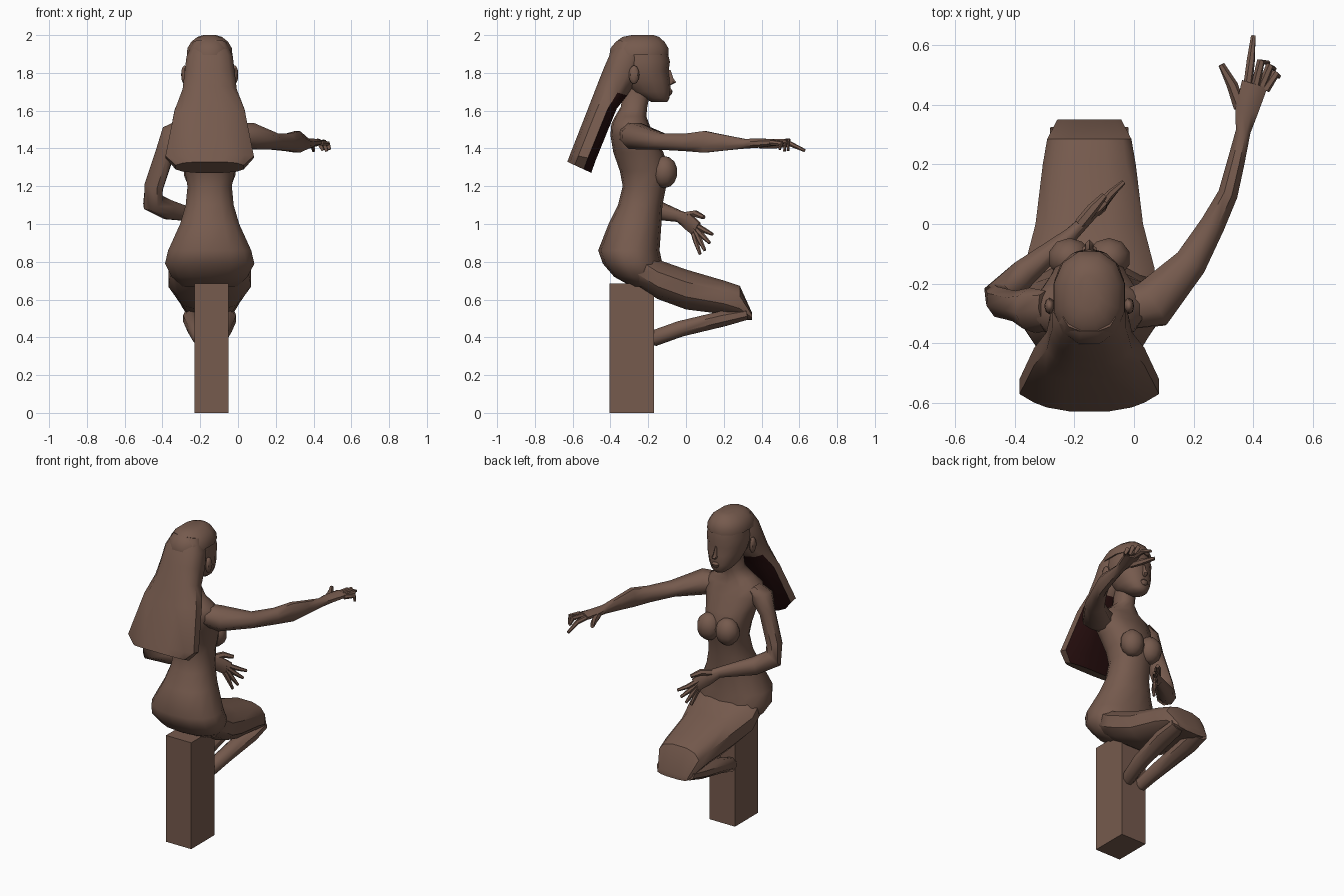
import bpy, bmesh, math
from mathutils import Vector

CX = -0.15  # body centre line


def material(name, rgb):
    m = bpy.data.materials.new(name)
    m.diffuse_color = (*rgb, 1)
    return m


BROWN = material("clay brown", (0.18, 0.103, 0.075))
DARK = material("hair underside dark", (0.018, 0.004, 0.004))


def finish(name, bm, angle=40):
    bmesh.ops.recalc_face_normals(bm, faces=bm.faces)
    me = bpy.data.meshes.new(name)
    bm.to_mesh(me)
    bm.free()
    me.materials.append(BROWN)
    ob = bpy.data.objects.new(name, me)
    bpy.context.collection.objects.link(ob)
    bpy.ops.object.select_all(action='DESELECT')
    ob.select_set(True)
    bpy.context.view_layer.objects.active = ob
    bpy.ops.object.shade_smooth_by_angle(angle=math.radians(angle))
    return ob


def loft(name, rings, n=12, p=1.0, angle=40):
    """Skin closed rings given as (centre, half axis U, half axis V)."""
    bm = bmesh.new()
    loops = []
    for c, u, v in rings:
        loop = []
        for i in range(n):
            a = 2 * math.pi * (i + 0.5) / n
            co, si = math.cos(a), math.sin(a)
            loop.append(bm.verts.new(c + u * math.copysign(abs(co) ** p, co)
                                     + v * math.copysign(abs(si) ** p, si)))
        loops.append(loop)
    for a, b in zip(loops, loops[1:]):
        for i in range(n):
            j = (i + 1) % n
            bm.faces.new((a[i], a[j], b[j], b[i]))
    bm.faces.new(loops[0])
    bm.faces.new(loops[-1])
    return finish(name, bm, angle)


def section(y0, z0, y1, z1, hw):
    """Ring across the body between two side-view points."""
    a, b = Vector((CX, y0, z0)), Vector((CX, y1, z1))
    return (a + b) / 2, Vector((hw, 0, 0)), (b - a) / 2


def tube(name, pts, ref=(0, 0, 1), n=8):
    """Limb along points (x, y, z, radius, radius along ref)."""
    ps = [Vector(q[:3]) for q in pts]
    rings = []
    for i, q in enumerate(pts):
        t = (ps[min(i + 1, len(ps) - 1)] - ps[max(i - 1, 0)]).normalized()
        u = t.cross(Vector(ref)).normalized()
        v = u.cross(t)
        rings.append((ps[i], u * q[3], v * q[-1]))
    return loft(name, rings, n, angle=50)


def ball(name, loc, scale, seg=10, rings=7):
    bm = bmesh.new()
    bmesh.ops.create_uvsphere(bm, u_segments=seg, v_segments=rings, radius=1)
    for v in bm.verts:
        v.co = Vector([v.co[k] * scale[k] + loc[k] for k in range(3)])
    return finish(name, bm)


# pedestal block
bm = bmesh.new()
bmesh.ops.create_cube(bm, size=1)
for v in bm.verts:
    v.co = Vector((v.co.x * 0.18 - 0.14, v.co.y * 0.235 - 0.2875, v.co.z * 0.685 + 0.3425))
finish("pedestal", bm)

# torso and neck: z, back y, front y, half width
torso = [(.67, -.29, -.13, .15), (.72, -.38, -.125, .205), (.79, -.44, -.125, .242),
         (.86, -.465, -.14, .225), (1.0, -.41, -.13, .16), (1.1, -.36, -.125, .13),
         (1.2, -.335, -.105, .12), (1.28, -.35, -.085, .135), (1.38, -.385, -.12, .155),
         (1.47, -.40, -.17, .19), (1.53, -.395, -.195, .18), (1.57, -.375, -.21, .11),
         (1.62, -.345, -.205, .058), (1.72, -.33, -.185, .055)]
loft("torso", [section(b, z, f, z, w) for z, b, f, w in torso], 14, .9, 60)
for s in (-1, 1):
    ball("bust", (CX + s * .066, -.115, 1.275), (.075, .07, .085))

# joined thighs: y, bottom z, top z, half width
thighs = [(-.36, .73, .92, .14), (-.28, .68, .9, .21), (-.15, .60, .815, .225),
          (0, .545, .762, .185), (.2, .52, .703, .16), (.285, .495, .675, .145),
          (.35, .49, .53, .11)]
loft("thighs", [section(y, b, y, t, w) for y, b, t, w in thighs], 12, .75)

# folded shins
for s in (-1, 1):
    tube("shin", [(CX + s * .08, .32, .525, .055, .035), (CX + s * .085, .2, .5, .06, .045),
                  (CX + s * .07, -.03, .445, .05, .045), (CX + s * .05, -.17, .395, .04, .045),
                  (CX + s * .04, -.2, .39, .03, .035)])

# pointing arm and hand
tube("pointing_arm", [(-.04, -.29, 1.475, .07, .065), (.06, -.27, 1.465, .09, .075),
                      (.19, -.13, 1.437, .06, .047), (.265, 0, 1.432, .045, .05),
                      (.315, .1, 1.435, .036, .062), (.34, .2, 1.43, .032, .045),
                      (.366, .31, 1.425, .027, .028), (.378, .38, 1.428, .042, .026),
                      (.405, .47, 1.432, .048, .02)])
fingers = [("pointing_finger", [(.38, .45, 1.43), (.392, .55, 1.425), (.4, .63, 1.388)]),
           ("pointing_thumb", [(.355, .39, 1.42), (.33, .465, 1.415), (.293, .535, 1.42)]),
           ("curled_finger", [(.405, .45, 1.435), (.425, .545, 1.44), (.45, .54, 1.39)]),
           ("curled_finger", [(.425, .45, 1.43), (.455, .53, 1.435), (.47, .52, 1.385)]),
           ("curled_finger", [(.44, .45, 1.43), (.475, .505, 1.425), (.485, .495, 1.395)])]

# bent arm and open hand
ARM_REF = (.6, -.8, 0)
tube("bent_arm", [(-.29, -.29, 1.51, .045, .07), (-.34, -.29, 1.47, .07, .08), (-.385, -.28, 1.38, .05, .06),
                  (-.445, -.265, 1.2, .05, .06), (-.45, -.245, 1.115, .06, .06),
                  (-.37, -.165, 1.075, .055, .05), (-.21, -.035, 1.04, .032, .026),
                  (-.16, .015, 1.01, .048, .02), (-.11, .06, .97, .045, .014)], ARM_REF)
fingers += [("open_thumb", [(-.18, 0, 1.045), (-.14, .05, 1.055), (-.1, .095, 1.035)]),
            ("open_finger", [(-.12, .05, .995), (-.08, .1, .965), (-.035, .14, .945)]),
            ("open_finger", [(-.12, .05, .98), (-.085, .09, .935), (-.05, .125, .9)]),
            ("open_finger", [(-.12, .05, .965), (-.095, .075, .91), (-.07, .1, .86)]),
            ("open_finger", [(-.125, .04, .95), (-.105, .055, .9), (-.09, .075, .84)])]
for name, pts in fingers:
    thick = .019 if "thumb" in name else .014
    tube(name, [(*q, thick * k) for q, k in zip(pts, (1.1, 1, .6))], ARM_REF, 6)

# head: z, back y, front y, half width
head = [(1.645, -.18, -.1, .035), (1.665, -.22, -.088, .06), (1.70, -.29, -.082, .085),
        (1.76, -.34, -.084, .108), (1.81, -.36, -.092, .118), (1.86, -.37, -.085, .12),
        (1.92, -.37, -.1, .11)]
loft("head", [section(b, z, f, z, w) for z, b, f, w in head], 14, .9, 60)
nose = [(.815, .004, .006), (.77, .011, .022), (.75, .016, .036), (.735, .008, .008)]
loft("nose", [section(-.11, 1 + z, -.088 + d, 1 + z, w) for z, w, d in nose], 6)
loft("lips", [section(-.1, z, f, z, w) for z, f, w in
              ((1.717, -.08, .012), (1.705, -.07, .026), (1.69, -.073, .022), (1.68, -.082, .01))], 8)
for s in (-1, 1):
    ball("ear", (CX + s * .133, -.275, 1.79), (.018, .028, .05), 8, 6)

# hair cap over the skull
cap = [(1.895, -.41, -.088, .124), (1.93, -.405, -.088, .122), (1.965, -.375, -.11, .1),
       (1.99, -.34, -.14, .068), (2.0, -.29, -.17, .035)]
loft("hair_cap", [section(b, z, f, z, w) for z, b, f, w in cap], 12, .9)

# long hair down the back: back point, front point, half width
fall = [(-.36, 1.975, -.22, 1.94, .09), (-.405, 1.9, -.23, 1.86, .126), (-.44, 1.82, -.25, 1.77, .136),
        (-.475, 1.73, -.31, 1.68, .147), (-.525, 1.6, -.365, 1.61, .19),
        (-.615, 1.37, -.475, 1.34, .24), (-.63, 1.33, -.5, 1.27, .185)]
hair = loft("long_hair", [section(*r) for r in fall], 12, .75)
hair.data.materials.append(DARK)
for f in hair.data.polygons:
    if f.normal.y > .25 and f.normal.z < .6 and f.center.z < 1.67:
        f.material_index = 1
